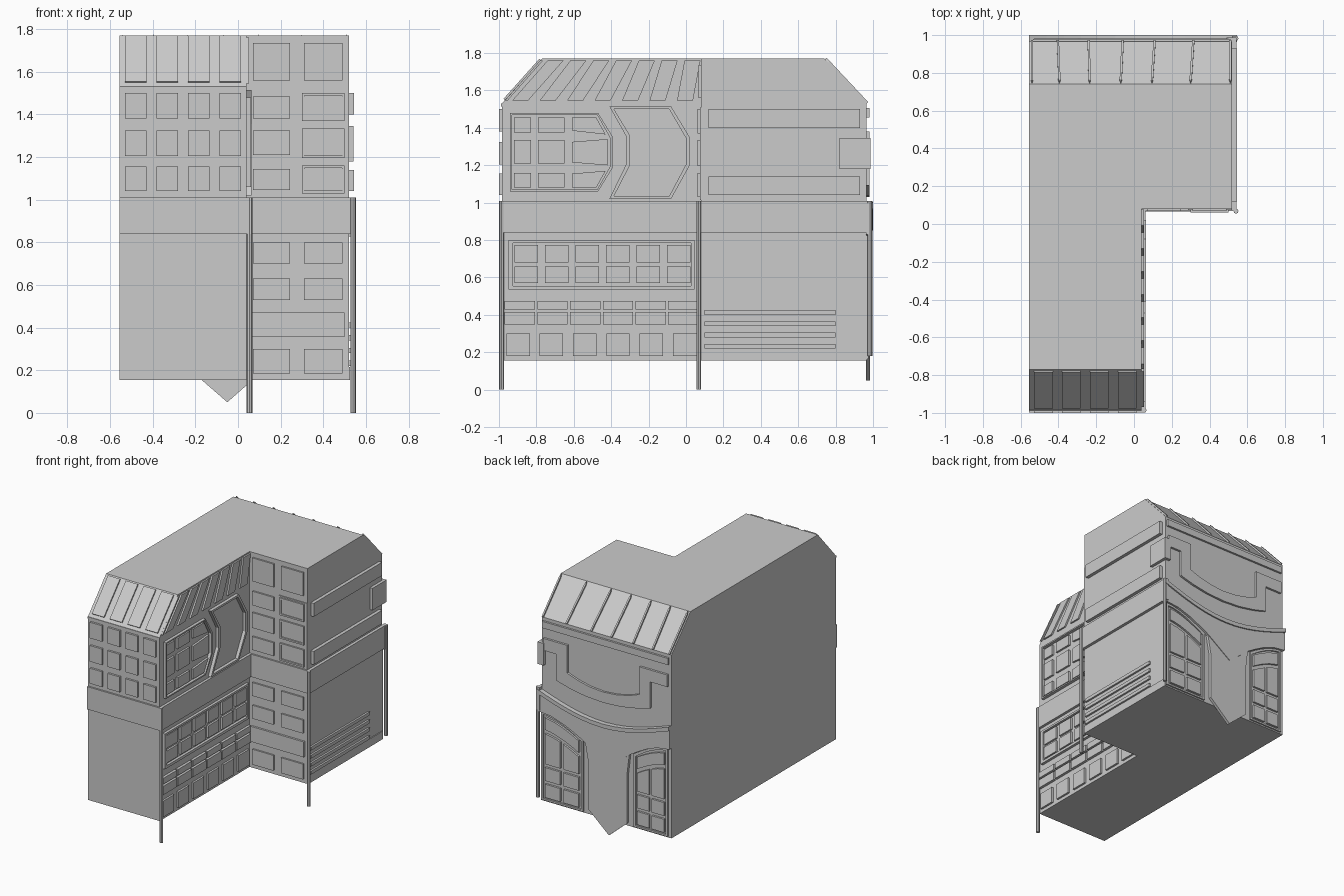
import bpy, bmesh, math
from mathutils import Vector

if "Cube" in bpy.data.objects:
    bpy.data.objects.remove(bpy.data.objects["Cube"])


def finish(name, bm):
    bmesh.ops.recalc_face_normals(bm, faces=bm.faces)
    me = bpy.data.meshes.new(name)
    bm.to_mesh(me)
    bm.free()
    ob = bpy.data.objects.new(name, me)
    bpy.context.scene.collection.objects.link(ob)
    return ob


class Wall:
    """A flat drawing plane: u, v lie on the wall, n points outward."""
    def __init__(self, o, u, v, n):
        self.o, self.u, self.v, self.n = (Vector(a) for a in (o, u, v, n))
        for a in (self.u, self.v, self.n):
            a.normalize()

    def at(self, p, d):
        return self.o + self.u * p[0] + self.v * p[1] + self.n * d


FRONT = Wall((0, -.985, 0), (1, 0, 0), (0, 0, 1), (0, -1, 0))
SIDE = Wall((.04, 0, 0), (0, 1, 0), (0, 0, 1), (1, 0, 0))
WING = Wall((0, .08, 0), (1, 0, 0), (0, 0, 1), (0, -1, 0))
EAST = Wall((.52, 0, 0), (0, 1, 0), (0, 0, 1), (1, 0, 0))
BACK = Wall((0, .965, 0), (1, 0, 0), (0, 0, 1), (0, 1, 0))
FSLOPE = Wall((0, -.985, 1.53), (1, 0, 0), (0, .215, .24), (0, -.24, .215))
BSLOPE = Wall((0, .965, 1.53), (1, 0, 0), (0, -.225, .24), (0, .24, .225))


def rect(u0, u1, v0, v1):
    return [(u0, v0), (u1, v0), (u1, v1), (u0, v1)]


def grid(cols, rows):
    return [rect(*c, *r) for c in cols for r in rows]


def slabs(name, wall, polys, depth, base=-.002):
    """Extrude each outline outward from the wall."""
    bm = bmesh.new()
    for poly in polys:
        a = [bm.verts.new(wall.at(p, base)) for p in poly]
        b = [bm.verts.new(wall.at(p, depth)) for p in poly]
        bm.faces.new(a)
        bm.faces.new(b)
        for i in range(len(a)):
            j = (i + 1) % len(a)
            bm.faces.new((a[i], a[j], b[j], b[i]))
    return finish(name, bm)


def frame(name, wall, outer, inner, depth):
    """Raised border between two matching outlines."""
    bm = bmesh.new()
    loops = [[bm.verts.new(wall.at(p, d)) for p in o]
             for o, d in ((outer, 0), (outer, depth), (inner, depth), (inner, 0))]
    n = len(outer)
    for k in range(3):
        for i in range(n):
            j = (i + 1) % n
            bm.faces.new((loops[k][i], loops[k][j], loops[k + 1][j], loops[k + 1][i]))
    return finish(name, bm)


# Main L-shaped body: one gabled profile with the courtyard corner cut out
profile = [(-.985, .155), (-.985, 1.53), (-.77, 1.77), (.74, 1.77), (.965, 1.53), (.965, .155)]
body = slabs("building_body", Wall((0, 0, 0), (0, 1, 0), (0, 0, 1), (1, 0, 0)), [profile], .52, -.555)
cutter = slabs("courtyard_cutter", SIDE, [rect(-1.2, .08, -.2, 2)], 1, 0)
cutter.hide_render = True
mod = body.modifiers.new("courtyard", 'BOOLEAN')
mod.operation, mod.object, mod.solver = 'DIFFERENCE', cutter, 'EXACT'
bpy.context.view_layer.objects.active = body
bpy.ops.object.modifier_apply(modifier=mod.name)
bpy.data.objects.remove(cutter)

# Belt course around the middle
for nm, w, u0, u1, d in (("front", FRONT, -.555, .06, .013), ("side", SIDE, -.99, .08, .02),
                         ("wing", WING, .04, .54, .012), ("east", EAST, .07, .995, .022)):
    slabs("belt_" + nm, w, [rect(u0, u1, .84, 1.01)], d)

# Corner posts
for nm, x, y, z0 in (("front", .054, -.986, 0), ("wing", .54, .068, 0), ("rear", .54, .983, .18)):
    bpy.ops.mesh.primitive_cylinder_add(vertices=8, radius=.013, depth=1.01 - z0,
                                        location=(x, y, (1.01 + z0) / 2))
    bpy.context.object.name = "corner_post_" + nm

# Front facade windows and roof lights
cols = [(-.53 + .148 * i, -.43 + .148 * i) for i in range(4)]
rows = [(1.04, 1.155), (1.205, 1.325), (1.38, 1.5)]
slabs("front_windows", FRONT, grid(cols, rows), .015)
slabs("front_roof_lights", FSLOPE, grid(cols, [(.025, .312)]), .01)
slabs("front_eave", FRONT, [rect(-.555, .04, 1.515, 1.53)], .004)

# Courtyard side: lower windows
six = [(-.96 + .178 * i, -.835 + .178 * i) for i in range(6)]
slabs("side_ground_windows", SIDE, grid(six, [(.18, .30)]), .015)
six = [(-.97 + .175 * i, -.808 + .175 * i) for i in range(6)]
slabs("side_ribbon_windows", SIDE, grid(six, [(.35, .415), (.43, .475)]), .02)
six = [(-.917 + .163 * i, -.79 + .163 * i) for i in range(6)]
slabs("side_gallery_windows", SIDE, grid(six, [(.57, .66), (.68, .775)]), .015)
frame("side_gallery_frame", SIDE, rect(-.95, .045, .535, .80), rect(-.925, .028, .555, .785), .02)

# Courtyard side: pointed bay, chevron panel, slanted roof slats
frame("side_bay_frame", SIDE,
      [(-.94, 1.06), (-.47, 1.06), (-.39, 1.19), (-.39, 1.35), (-.47, 1.48), (-.94, 1.48)],
      [(-.93, 1.07), (-.475, 1.07), (-.405, 1.195), (-.405, 1.345), (-.475, 1.47), (-.93, 1.47)], .022)
panes = grid([(-.92, -.83), (-.79, -.65)], [(1.08, 1.16), (1.21, 1.335), (1.375, 1.455)])
panes += [[(-.61, 1.08), (-.48, 1.08), (-.43, 1.17), (-.61, 1.155)],
          [(-.61, 1.215), (-.42, 1.2), (-.42, 1.34), (-.61, 1.325)],
          [(-.61, 1.385), (-.43, 1.365), (-.48, 1.455), (-.61, 1.455)]]
slabs("side_bay_windows", SIDE, panes, .015)
frame("side_chevron_frame", SIDE,
      [(-.41, 1.02), (-.08, 1.02), (.02, 1.2), (.02, 1.35), (-.08, 1.515), (-.41, 1.515),
       (-.32, 1.355), (-.32, 1.205)],
      [(-.385, 1.035), (-.09, 1.035), (0, 1.205), (0, 1.345), (-.09, 1.5), (-.385, 1.5),
       (-.3, 1.36), (-.3, 1.2)], .024)
slats = [[(-.97, 1.545), (-.955, 1.545), (-.765, 1.76), (-.78, 1.76)]]
for i in range(7):
    b, lean = -.93 + .147 * i, .19 - .025 * i
    slats.append([(b, 1.545), (b + .085, 1.545), (b + .085 + lean, 1.76), (b + lean, 1.76)])
slabs("side_roof_slats", SIDE, slats, .012)

# Wing front windows
two = [(.07, .245), (.31, .49)]
slabs("wing_lower_windows", WING, grid(two, [(.185, .3), (.53, .63), (.70, .80)]), .012)
slabs("wing_ledge", WING, [rect(.06, .5, .355, .47)], .015)
slabs("wing_upper_windows", WING,
      grid(two, [(1.045, 1.145), (1.21, 1.325), (1.38, 1.485), (1.56, 1.735)]), .012)
slabs("wing_window_backing", WING, [rect(.285, .52, 1.015, 1.51)], .006)
for i, (z0, z1) in enumerate([(1.03, 1.16), (1.195, 1.335), (1.37, 1.5)]):
    frame(f"wing_window_frame_{i}", WING, rect(.3, .5, z0, z1), rect(.312, .488, z0 + .012, z1 - .012), .018)

# East wall: bands, corner box, louvres
slabs("east_bands", EAST, grid([(.12, .93)], [(1.04, 1.14), (1.40, 1.50)]), .025)
slabs("east_corner_box", EAST, [rect(.82, .987, 1.18, 1.345)], .022, -.03)
slabs("east_louvres", EAST, grid([(.1, .8)], [(z, z + .025) for z in (.22, .28, .34, .4)]), .014)
slabs("east_plinth", EAST, [rect(.08, .967, .155, .215)], .006)

# Back: curved apron with central point, sagging lip and hanging pillar
N = 12
xs = [.545 - 1.1 * i / N for i in range(N + 1)]


def sag(x):
    return 1.01 - .13 * max(0, math.cos(x * 1.5 / .55)) ** 1.0


def arch(x):
    t = (x - .15) / .38 if x > 0 else (-.22 - x) / .33
    return .70 + .13 * math.sin(min(1, max(0, t)) * math.pi / 2)


under = [(x, arch(x)) for x in (-.555, -.45, -.36, -.28, -.22)]
under += [(-.05, .56)] + [(x, arch(x)) for x in (.15, .22, .31, .42, .545)]
slabs("back_apron", BACK, [[(x, sag(x)) for x in xs] + under], .025)
slabs("back_apron_lip", BACK, [[(x, sag(x)) for x in xs] + [(x, sag(x) - .03) for x in xs[::-1]]], .035)
slabs("back_pillar", BACK,
      [[(-.22, .71), (-.2, .55), (-.2, .18), (-.05, .05), (.12, .2), (.12, .55), (.15, .71)]], .02)

# Back: arched window bays
for nm, a, b in (("east", .17, .52), ("west", -.25, -.53)):
    def X(t, a=a, b=b):
        return a + (b - a) * t
    ts = [i / 6 for i in range(7)]
    frame(f"back_bay_frame_{nm}", BACK,
          [(X(0), .165), (X(1), .165)] + [(X(t), arch(X(t)) - .005) for t in ts[::-1]],
          [(X(.05), .178), (X(.95), .178)] + [(X(.05 + .9 * t), arch(X(t)) - .022) for t in ts[::-1]], .012)
    tt = [.1 + .8 * t for t in ts]
    slabs(f"back_transom_{nm}", BACK,
          [[(X(t), arch(X(t)) - .04) for t in tt] + [(X(t), arch(X(t)) - .13) for t in tt[::-1]]], .015)
    panes = grid([(X(.1), X(.46)), (X(.54), X(.9))], [(.19, .29), (.315, .415)])
    for t0, t1 in ((.1, .46), (.54, .9)):
        tops = [t1, (t0 + t1) / 2, t0]
        panes.append([(X(t0), .44), (X(t1), .44)] + [(X(t), arch(X(t)) - .16) for t in tops])
    slabs(f"back_windows_{nm}", BACK, panes, .015)

# Back: upper strip and stepped U-shaped moulding
slabs("back_cornice", BACK, [rect(-.535, .51, 1.455, 1.505)], .015)
curve = [.3 * math.cos(math.pi * i / 8) for i in range(9)]
inner = [(.5, 1.38), (.3, 1.38)] + [(x, 1.11 + .7 * x * x) for x in curve] + [(-.3, 1.38), (-.53, 1.38)]
outer = [(-.53, 1.29), (-.39, 1.29)] + [(x * 1.3, 1.03 + .7 * x * x) for x in curve[::-1]]
outer += [(.39, 1.29), (.5, 1.29)]
slabs("back_moulding", BACK, [inner + outer], .016)

# Back roof ribs with pointed upper ends
ribs = []
for x, lean in ((-.54, 0), (-.395, .008), (-.235, .005), (-.07, -.01), (.095, -.014), (.3, -.014), (.51, 0)):
    ribs.append([(x - .006 - lean, .0), (x + .006 - lean, .0), (x + .006, .3), (x, .325), (x - .006, .3)])
slabs("back_roof_ribs", BSLOPE, ribs, .012)
